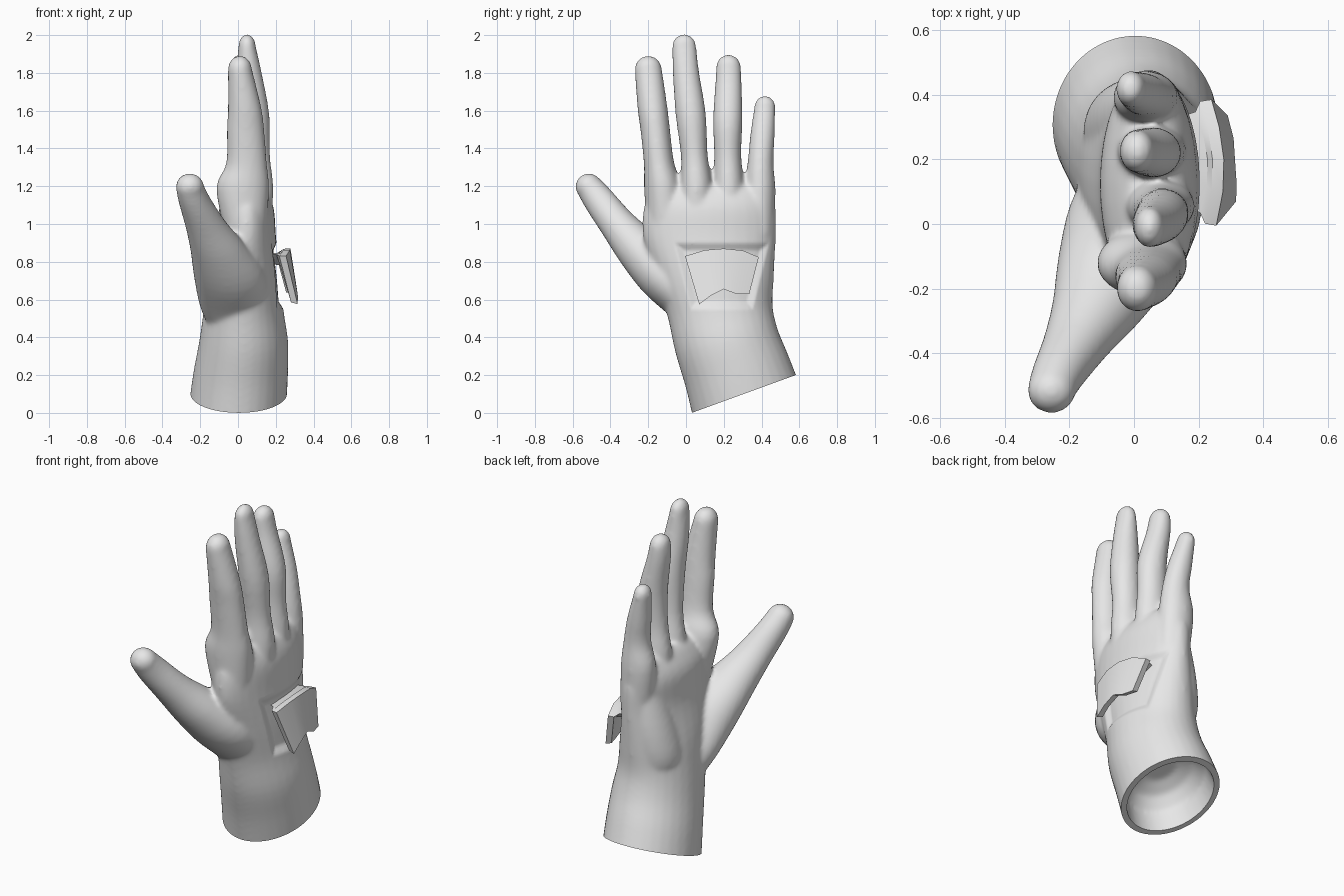
import bpy, bmesh
from math import cos, sin, pi, radians, sqrt
from mathutils import Vector

cube = bpy.data.objects.get("Cube")
if cube:
    bpy.data.objects.remove(cube, do_unlink=True)

mat = bpy.data.materials.new("pale grey")
mat.use_nodes = True
mat.diffuse_color = (0.8, 0.8, 0.8, 1)
for node in mat.node_tree.nodes:
    if node.type == 'BSDF_PRINCIPLED':
        node.inputs["Base Color"].default_value = (0.8, 0.8, 0.8, 1)


def spline(rings, steps=4):
    """Smoothly interpolate ring settings (x, y, z, depth, width, tilt)."""
    pts = [Vector(r) for r in rings]
    out = []
    for i in range(len(pts) - 1):
        a, b, c, d = pts[max(i - 1, 0)], pts[i], pts[i + 1], pts[min(i + 2, len(pts) - 1)]
        for s in range(steps):
            t = s / steps
            out.append(b + (c - a) * (t / 2) + (a * 2 - b * 5 + c * 4 - d) * (t * t / 2)
                       + (b * 3 - a - c * 3 + d) * (t ** 3 / 2))
    return out + [pts[-1]]


def dome(rings):
    """Round off the last ring into a fingertip."""
    x, y, z, rx, rw, tilt = rings[-1]
    a = radians(tilt)
    tip = []
    for k in (0.3, 0.6, 0.85, 0.97):
        s = sqrt(1 - k * k)
        tip.append((x, y - sin(a) * rw * k, z + cos(a) * rw * k, rx * s, rw * s, tilt))
    return list(rings) + tip


def loft(bm, rings, sides=32):
    """Skin a closed tube over elliptical rings."""
    loops = []
    for x, y, z, rx, rw, tilt in rings:
        a = radians(tilt)
        loop = []
        for i in range(sides):
            u, v = rx * cos(2 * pi * i / sides), rw * sin(2 * pi * i / sides)
            loop.append(bm.verts.new((x + u, y + v * cos(a), z + v * sin(a))))
        loops.append(loop)
    for p, q in zip(loops, loops[1:]):
        for i in range(sides):
            j = (i + 1) % sides
            bm.faces.new((p[i], p[j], q[j], q[i]))
    bm.faces.new(loops[0][::-1])
    bm.faces.new(loops[-1])


def make_object(name, bm):
    bmesh.ops.recalc_face_normals(bm, faces=bm.faces)
    mesh = bpy.data.meshes.new(name)
    bm.to_mesh(mesh)
    bm.free()
    mesh.materials.append(mat)
    obj = bpy.data.objects.new(name, mesh)
    bpy.context.collection.objects.link(obj)
    return obj


def shade(obj, angle):
    bpy.ops.object.select_all(action='DESELECT')
    obj.select_set(True)
    bpy.context.view_layer.objects.active = obj
    bpy.ops.object.shade_smooth_by_angle(angle=radians(angle))


bm = bmesh.new()

# Domed cuff lining, then wrist and palm
lining = [(0.01, 0.228, 0.311, 0.09, 0.1, 20),
          (0.01, 0.24, 0.278, 0.165, 0.185, 20),
          (0.005, 0.263, 0.215, 0.21, 0.24, 20),
          (0, 0.319, 0.06, 0.23, 0.268, 20)]
palm = [(0, 0.319, 0.06, 0.258, 0.297, 20),
        (0.015, 0.27, 0.22, 0.25, 0.285, 18),
        (0.03, 0.215, 0.38, 0.235, 0.278, 13),
        (0.03, 0.18, 0.54, 0.212, 0.28, 5),
        (0.035, 0.15, 0.72, 0.192, 0.315, 0),
        (0.045, 0.125, 0.92, 0.157, 0.35, 0),
        (0.045, 0.125, 1.08, 0.145, 0.35, 0),
        (0.05, 0.13, 1.17, 0.105, 0.31, 0),
        (0.05, 0.13, 1.21, 0.065, 0.27, 0)]
loft(bm, lining + spline(palm))

# Pad at the heel of the palm
heel = [(0.01, 0.27, 0.46, 0.1, 0.12, 0),
        (-0.02, 0.285, 0.62, 0.135, 0.145, 0),
        (-0.005, 0.31, 0.8, 0.125, 0.14, 0),
        (0.035, 0.34, 1.02, 0.1, 0.11, 0)]
loft(bm, spline(heel))

# Thumb and fingers, from base to tip
index = [(0.04, -0.1, 0.95, 0.11, 0.105, 5),
         (0.025, -0.122, 1.19, 0.14, 0.1, 5),
         (0.045, -0.143, 1.32, 0.108, 0.08, 5),
         (0.04, -0.163, 1.5, 0.099, 0.078, 5),
         (0.035, -0.178, 1.62, 0.088, 0.079, 5),
         (0.01, -0.2, 1.82, 0.064, 0.072, 5)]
middle = [(0.07, 0.05, 0.95, 0.1, 0.09, 3),
          (0.08, 0.055, 1.18, 0.108, 0.086, 3),
          (0.085, 0.044, 1.36, 0.085, 0.071, 3),
          (0.085, 0.025, 1.58, 0.081, 0.08, 3),
          (0.06, 0, 1.8, 0.066, 0.07, 3),
          (0.048, -0.01, 1.942, 0.046, 0.064, 3)]
ring = [(0.06, 0.22, 0.95, 0.1, 0.09, 0),
        (0.055, 0.225, 1.18, 0.108, 0.084, 0),
        (0.06, 0.221, 1.36, 0.086, 0.072, 0),
        (0.06, 0.221, 1.55, 0.081, 0.078, 0),
        (0.02, 0.225, 1.75, 0.063, 0.07, 0),
        (0.01, 0.225, 1.832, 0.054, 0.066, 0)]
little = [(0.05, 0.38, 0.95, 0.095, 0.085, -4),
          (0.035, 0.392, 1.18, 0.1, 0.082, -4),
          (0.04, 0.395, 1.33, 0.076, 0.068, -4),
          (0.02, 0.405, 1.47, 0.066, 0.065, -4),
          (-0.01, 0.418, 1.624, 0.046, 0.056, -4)]
thumb = [(0, 0.12, 0.47, 0.16, 0.12, 30),
         (-0.02, 0.03, 0.58, 0.185, 0.13, 35),
         (-0.045, -0.11, 0.735, 0.19, 0.15, 40),
         (-0.105, -0.25, 0.87, 0.148, 0.122, 40),
         (-0.17, -0.36, 0.995, 0.11, 0.096, 38),
         (-0.23, -0.46, 1.125, 0.086, 0.083, 38),
         (-0.255, -0.515, 1.198, 0.075, 0.071, 40)]
for digit in (index, middle, ring, little, thumb):
    loft(bm, dome(spline(digit)))
glove = make_object("glove", bm)

# Fuse everything into one soft skin
remesh = glove.modifiers.new("fuse", 'REMESH')
remesh.mode = 'VOXEL'
remesh.voxel_size = 0.011
soften = glove.modifiers.new("soften", 'SMOOTH')
soften.factor = 0.5
soften.iterations = 14
deps = bpy.context.evaluated_depsgraph_get()
skin = bpy.data.meshes.new_from_object(glove.evaluated_get(deps))
glove.modifiers.clear()
glove.data = skin
if not skin.materials:
    skin.materials.append(mat)

# Trim the cuff to a clean slanted rim and close its thickness
bm = bmesh.new()
bm.from_mesh(skin)
cut = bmesh.ops.bisect_plane(bm, geom=bm.verts[:] + bm.edges[:] + bm.faces[:],
                             plane_co=(0, 0.305, 0.1), plane_no=(0, 0.342, -0.94),
                             clear_outer=True)
rim = [e for e in cut["geom_cut"] if isinstance(e, bmesh.types.BMEdge)]
bmesh.ops.bridge_loops(bm, edges=rim)
bmesh.ops.recalc_face_normals(bm, faces=bm.faces)

# Sunken panel on the back of the hand
for v in bm.verts:
    x, y, z = v.co
    if x > 0.08:
        inside = min(0.25 - abs(y - 0.19) + (z - 0.9) * 0.25, 0.9 - z, z - 0.55)
        v.co.x -= 0.022 * min(max(inside / 0.04, 0), 1)
bm.to_mesh(skin)
bm.free()
shade(glove, 50)

# Thin arched badge plate, held by a flange along its top edge
top = [(-0.005, 0.83), (0.1, 0.862), (0.2, 0.87), (0.3, 0.86), (0.385, 0.825)]
bottom = [(0.07, 0.575), (0.13, 0.62), (0.2, 0.655), (0.265, 0.63), (0.335, 0.63)]
outline = top + bottom[::-1]
bm = bmesh.new()
layers = []
for width, height, inset in ((1, 1, 0), (0.97, 0.96, 0.035), (0.8, 0.25, 0.05), (0.65, 0.2, 0.13)):
    layer = []
    for y, z in outline:
        x = 0.285 + 0.16 * (0.83 - z) - (y - 0.17) ** 2
        layer.append(bm.verts.new((x - inset, 0.195 + (y - 0.195) * width,
                                   0.84 + (z - 0.84) * height)))
    layers.append(layer)
n = len(outline)
for p, q in zip(layers, layers[1:]):
    for i in range(n):
        j = (i + 1) % n
        bm.faces.new((p[i], p[j], q[j], q[i]))
for layer in (layers[0], layers[-1]):
    for i in range(len(top) - 1):
        bm.faces.new((layer[i], layer[i + 1], layer[n - 2 - i], layer[n - 1 - i]))
plate = make_object("back_plate", bm)
shade(plate, 30)
